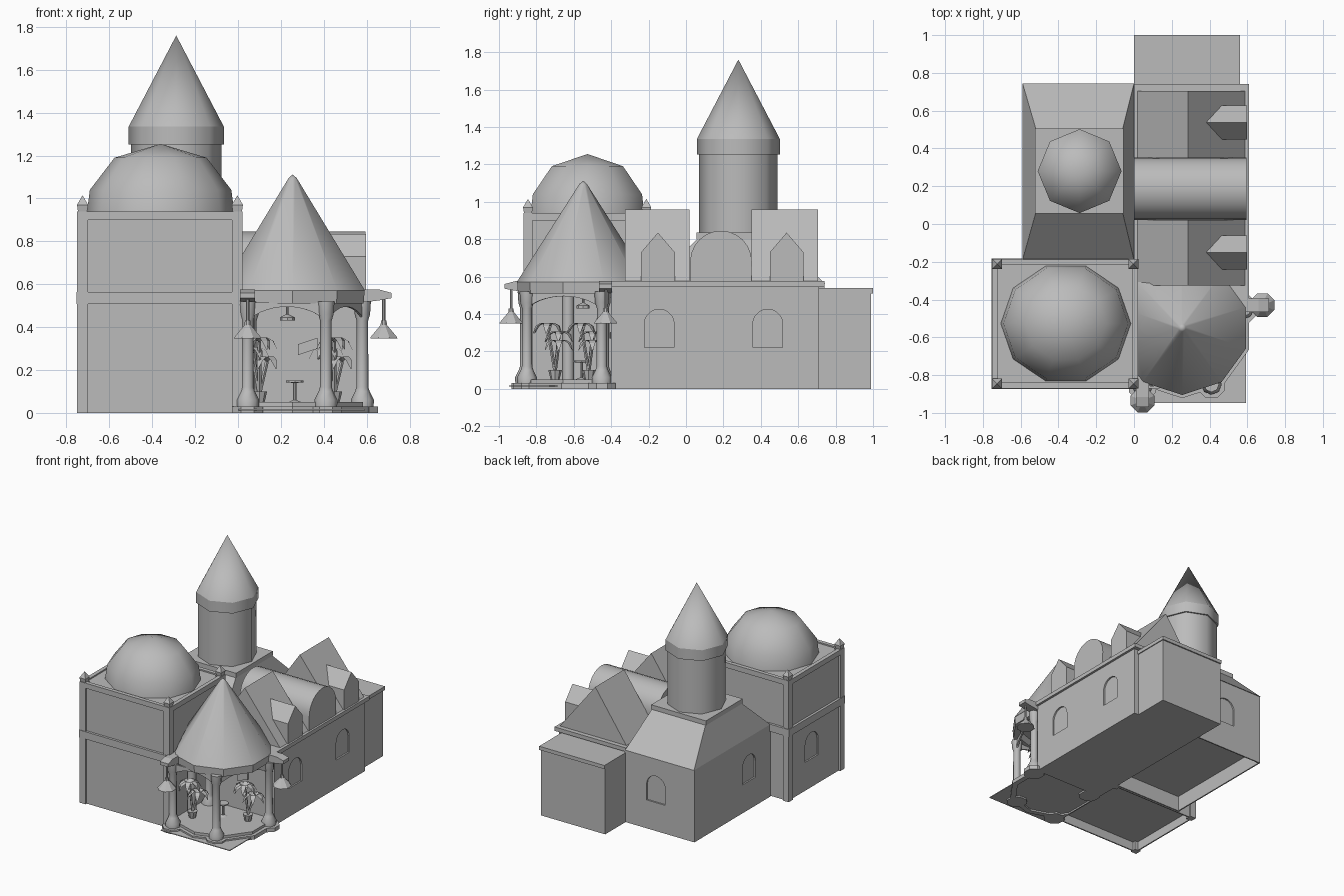
import bpy, bmesh, math
from mathutils import Vector, Matrix

if "Cube" in bpy.data.objects:
    bpy.data.objects.remove(bpy.data.objects["Cube"])

GREY = (0.5, 0.5, 0.5, 1)
stone = bpy.data.materials.new("plain_grey")
stone.use_nodes = True
stone.diffuse_color = GREY
stone.node_tree.nodes["Principled BSDF"].inputs["Base Color"].default_value = GREY


def finish(name, bm, smooth=0):
    bmesh.ops.recalc_face_normals(bm, faces=bm.faces)
    mesh = bpy.data.meshes.new(name)
    bm.to_mesh(mesh)
    bm.free()
    obj = bpy.data.objects.new(name, mesh)
    bpy.context.collection.objects.link(obj)
    mesh.materials.append(stone)
    bpy.ops.object.select_all(action='DESELECT')
    obj.select_set(True)
    bpy.context.view_layer.objects.active = obj
    if smooth:
        bpy.ops.object.shade_smooth_by_angle(angle=math.radians(smooth))
    return obj


def box(name, x, y, z):
    bm = bmesh.new()
    centre = Vector([(a[0] + a[1]) / 2 for a in (x, y, z)])
    size = [a[1] - a[0] for a in (x, y, z)]
    bmesh.ops.create_cube(bm, matrix=Matrix.Translation(centre) @ Matrix.Diagonal((*size, 1)))
    return finish(name, bm)


def prism(name, points, depth, smooth=0):
    """Extrude a flat 3D outline along a vector."""
    bm = bmesh.new()
    near = [bm.verts.new(p) for p in points]
    far = [bm.verts.new(Vector(p) + depth) for p in points]
    bm.faces.new(near)
    bm.faces.new(far)
    for i in range(len(near)):
        j = (i + 1) % len(near)
        bm.faces.new((near[i], near[j], far[j], far[i]))
    return finish(name, bm, smooth)


def turned(name, x, y, profile, sides=10, turn=0.0, squash=1.0, smooth=42, clip=None):
    """Stack rings given as (radius, height), capped at both ends."""
    bm = bmesh.new()
    rings = []
    for r, z in profile:
        if r == 0:
            rings.append([bm.verts.new((x, y, z))])
            continue
        angles = [turn + math.tau * i / sides for i in range(sides)]
        rings.append([bm.verts.new((x + r * math.cos(a), y + r * squash * math.sin(a), z)) for a in angles])
    for low, high in zip(rings, rings[1:]):
        for i in range(sides):
            j = (i + 1) % sides
            quad = [low[i % len(low)], low[j % len(low)], high[j % len(high)], high[i % len(high)]]
            bm.faces.new(list(dict.fromkeys(quad)))
    for ring in (rings[0], rings[-1]):
        if len(ring) > 2:
            bm.faces.new(ring)
    if clip is not None:
        cut_geom = bmesh.ops.bisect_plane(bm, geom=bm.verts[:] + bm.edges[:] + bm.faces[:],
                                          plane_co=(clip, 0, 0), plane_no=(1, 0, 0), clear_inner=True)
        edges = [e for e in cut_geom["geom_cut"] if isinstance(e, bmesh.types.BMEdge)]
        bmesh.ops.holes_fill(bm, edges=edges)
    return finish(name, bm, smooth)


def cut(wall, cutter):
    """Subtract the cutter from the wall and drop it."""
    cutter.hide_render = True
    mod = wall.modifiers.new("cut", 'BOOLEAN')
    mod.operation, mod.solver, mod.object = 'DIFFERENCE', 'EXACT', cutter
    bpy.context.view_layer.objects.active = wall
    bpy.ops.object.modifier_apply(modifier=mod.name)
    bpy.data.objects.remove(cutter)


def arch_window(wall, at, axis, out, width=0.16, low=0.22, top=0.425):
    """Sink an arched niche into a wall; axis is the wall normal axis."""
    r = width / 2
    outline = [(-r, low), (r, low)]
    outline += [(r * math.cos(a), top - r + r * math.sin(a)) for a in [math.pi * i / 10 for i in range(11)]]
    normal = Vector((out, 0, 0)) if axis == 'x' else Vector((0, out, 0))
    across = Vector((0, 1, 0)) if axis == 'x' else Vector((1, 0, 0))
    start = Vector(at) - normal * 0.012
    cut(wall, prism("window_cutter", [start + across * u + Vector((0, 0, z)) for u, z in outline], normal * 0.05))


# Domed corner building, hollow underneath
X, Y = (-0.75, 0.022), (-0.87, -0.187)
dome_walls = box("dome_building_walls", (-0.735, 0.007), (-0.855, -0.202), (0, 0.93))
cut(dome_walls, box("floor_cutter", (-0.725, -0.003), (-0.845, -0.212), (-0.1, 0.07)))
arch_window(dome_walls, (-0.735, -0.49, 0), 'x', -1)
for x in (X[0], X[1] - 0.05):
    for y in (Y[0], Y[1] - 0.05):
        box("corner_pillar", (x, x + 0.05), (y, y + 0.05), (0, 0.94))
        turned("corner_finial", x + 0.025, y + 0.025,
               [(0.03, 0.94), (0.037, 0.97), (0.0, 1.015)], 4, math.pi / 4, smooth=0)
for name, z, grow in (("middle_belt", (0.508, 0.565), 0.004), ("parapet", (0.9, 0.94), 0)):
    for y in (Y[0] - grow, Y[1] - 0.03 + grow):
        box(name, (X[0] - grow, X[1] + grow), (y, y + 0.03), z)
    for x in (X[0] - grow, X[1] - 0.03 + grow):
        box(name, (x, x + 0.03), (Y[0] - grow, Y[1] + grow), z)
turned("dome", -0.361, -0.527, [(0.345, 0.925), (0.33, 1.04), (0.215, 1.19), (0, 1.255)], 10, squash=0.93)

# Rear building with hipped roof and round tower
rear = box("rear_walls", (-0.59, 0.01), (-0.195, 0.74), (0, 0.56))
cut(rear, box("floor_cutter", (-0.58, 0), (-0.185, 0.73), (-0.1, 0.12)))
arch_window(rear, (-0.59, 0.07, 0), 'x', -1)
arch_window(rear, (-0.26, 0.74, 0), 'y', 1)
bm = bmesh.new()
base = [bm.verts.new(p) for p in ((-0.59, -0.19, 0.56), (0, -0.19, 0.56), (0, 0.745, 0.56), (-0.59, 0.745, 0.56))]
peak = [bm.verts.new(p) for p in ((-0.52, 0.06, 0.8), (-0.06, 0.06, 0.8), (-0.06, 0.505, 0.8), (-0.52, 0.505, 0.8))]
bm.faces.new(base)
bm.faces.new(peak)
for i in range(4):
    j = (i + 1) % 4
    bm.faces.new((base[i], base[j], peak[j], peak[i]))
finish("hipped_roof", bm)
box("tower_platform", (-0.525, -0.055), (0.055, 0.505), (0.8, 0.835))
turned("round_tower", -0.288, 0.28, [(0.21, 0.83), (0.21, 1.26)], 8, smooth=50)
turned("tower_collar", -0.288, 0.28, [(0.222, 1.252), (0.222, 1.335)], 8, smooth=50)
turned("tower_roof", -0.288, 0.28, [(0.222, 1.335), (0, 1.76)], 8, smooth=50)

# Long side building with gables, dormers and a barrel vault
side = box("side_walls", (0, 0.592), (-0.4, 0.71), (0, 0.55))
for y in (-0.143, 0.437):
    arch_window(side, (0.592, y, 0), 'x', 1)
box("side_cornice", (0, 0.61), (-0.4, 0.74), (0.545, 0.575))
for start, stop, mid in ((-0.325, 0.02, -0.15), (0.35, 0.705, 0.538)):
    prism("gable_roof", [(0.015, start, 0.57), (0.592, start, 0.57), (0.285, start, 0.958)], Vector((0, stop - start, 0)))
    dormer = [(-0.09, 0.57), (0.09, 0.57), (0.09, 0.73), (0, 0.835), (-0.09, 0.73)]
    prism("dormer", [(0.597, mid + u, z) for u, z in dormer], Vector((-0.26, 0, 0)))
vault = [(0.02, 0.57), (0.35, 0.57)]
for i in range(13):
    a = math.pi * i / 12
    vault.append((0.187 + 0.165 * math.cos(a), 0.68 + 0.165 * math.sin(a)))
prism("barrel_vault", [(0.0, y, z) for y, z in vault], Vector((0.595, 0, 0)), 42)
box("back_annex", (0, 0.553), (0.7, 0.99), (0, 0.51))
box("annex_roof", (0, 0.56), (0.7, 1.0), (0.51, 0.538))

# Open corner pavilion
CX, CY, TURN = 0.255, -0.55, math.pi / 10
box("ground_plate", (0, 0.592), (-0.947, -0.38), (0.012, 0.018))
step = turned("pavilion_step", CX, CY, [(0.372, 0), (0.372, 0.03)], 10, TURN, smooth=0, clip=0.0)
cut(step, turned("ring_cutter", CX, CY, [(0.33, -0.1), (0.33, 0.1)], 10, TURN, smooth=0))
turned("pavilion_floor", CX, CY, [(0.345, 0.015), (0.345, 0.05)], 10, TURN, smooth=0, clip=0.0)
beam = turned("pavilion_beam", CX, CY, [(0.348, 0.51), (0.353, 0.572)], 10, TURN, smooth=0, clip=0.015)
cut(beam, turned("ring_cutter", CX, CY, [(0.3, 0.4), (0.3, 0.7)], 10, TURN, smooth=0))
turned("pavilion_roof", CX, CY, [(0.355, 0.57), (0.02, 1.095), (0, 1.112)], 10, TURN, clip=0.015)

posts = [(0.045, -0.86), (0.41, -0.85), (0.58, -0.45), (0.06, -0.44)]
for x, y in posts:
    turned("column_pad", x, y, [(0.078, 0), (0.078, 0.03)], 8, math.pi / 8, smooth=0)
    turned("pavilion_column", x, y, [(0.052, 0.02), (0.054, 0.06), (0.034, 0.1), (0.028, 0.12), (0.027, 0.43),
                                     (0.036, 0.46), (0.04, 0.52)], 8, smooth=50)
turned("wall_column", 0.045, -0.63, [(0.032, 0.04), (0.032, 0.51)], 8, smooth=50)

# Curved valance under the beam between the outer columns
for a, b in zip(posts[:3], posts[1:3]):
    a, b = Vector((*a, 0)), Vector((*b, 0))
    outline = [a + Vector((0, 0, 0.515)), b + Vector((0, 0, 0.515))]
    for i in range(13):
        t = i / 12
        outline.append(b.lerp(a, t) + Vector((0, 0, 0.42 + 0.075 * math.sin(math.pi * t) ** 0.6)))
    side_dir = (b - a).cross(Vector((0, 0, 1))).normalized()
    prism("arched_valance", outline, side_dir * 0.012)

# Bracket arms with hanging lamps
for x, y, dx, dy in ((0.045, -0.935, 0, -1), (0.68, -0.43, 1, 0)):
    out, across = Vector((dx, dy, 0)), Vector((-dy, dx, 0))
    start = Vector((x, y, 0)) - across * 0.035
    arm = [(-0.13, 0.51), (-0.02, 0.525), (0.035, 0.535), (0.035, 0.56), (-0.02, 0.575), (-0.13, 0.575)]
    prism("bracket_arm", [start + out * u + Vector((0, 0, z)) for u, z in arm], across * 0.07)
    turned("lamp_rod", x, y, [(0.008, 0.41), (0.008, 0.53)], 6)
    turned("lamp_shade", x, y, [(0.068, 0.348), (0.066, 0.354), (0.016, 0.41), (0.014, 0.43)], 8, math.pi / 8, smooth=0)

# Potted palms
for x, y in ((0.1, -0.7), (0.45, -0.52)):
    turned("palm_pot", x, y, [(0.024, 0.05), (0.036, 0.1)], 8)
    for k in range(3):
        turn = k * math.tau / 3 + 0.5
        tx, ty, top = x + 0.04 * math.cos(turn), y + 0.04 * math.sin(turn), 0.24 + 0.045 * k
        prism("palm_trunk", [(x + 0.009 * math.cos(a), y + 0.009 * math.sin(a), 0.09)
                             for a in (0, math.pi / 2, math.pi, -math.pi / 2)], Vector((tx - x, ty - y, top - 0.09)))
        bm = bmesh.new()
        for n in range(6):
            a = n * math.tau / 6 + k
            d, s = Vector((math.cos(a), math.sin(a), 0)), Vector((-math.sin(a), math.cos(a), 0))
            rows = []
            for reach, rise, w in ((0, 0, 0.004), (0.035, 0.022, 0.018), (0.065, 0.005, 0.016), (0.085, -0.035, 0.002)):
                mid = Vector((tx, ty, top + rise)) + d * reach
                rows.append([bm.verts.new(mid + s * w), bm.verts.new(mid - s * w)])
            for p, q in zip(rows, rows[1:]):
                bm.faces.new((p[0], p[1], q[1], q[0]))
        finish("palm_leaves", bm)

# Small table, wall board and hanging light inside
turned("table", 0.265, -0.56, [(0.03, 0.05), (0.008, 0.06), (0.008, 0.14), (0.04, 0.142), (0.04, 0.152)], 8)
prism("wall_board", [(0.28, -0.41, 0.27), (0.37, -0.41, 0.3), (0.37, -0.41, 0.35), (0.28, -0.41, 0.32)], Vector((0, 0.009, 0)))
turned("ceiling_light", 0.23, -0.55, [(0.035, 0.43), (0.035, 0.445), (0.006, 0.46), (0.006, 0.572)], 8)
